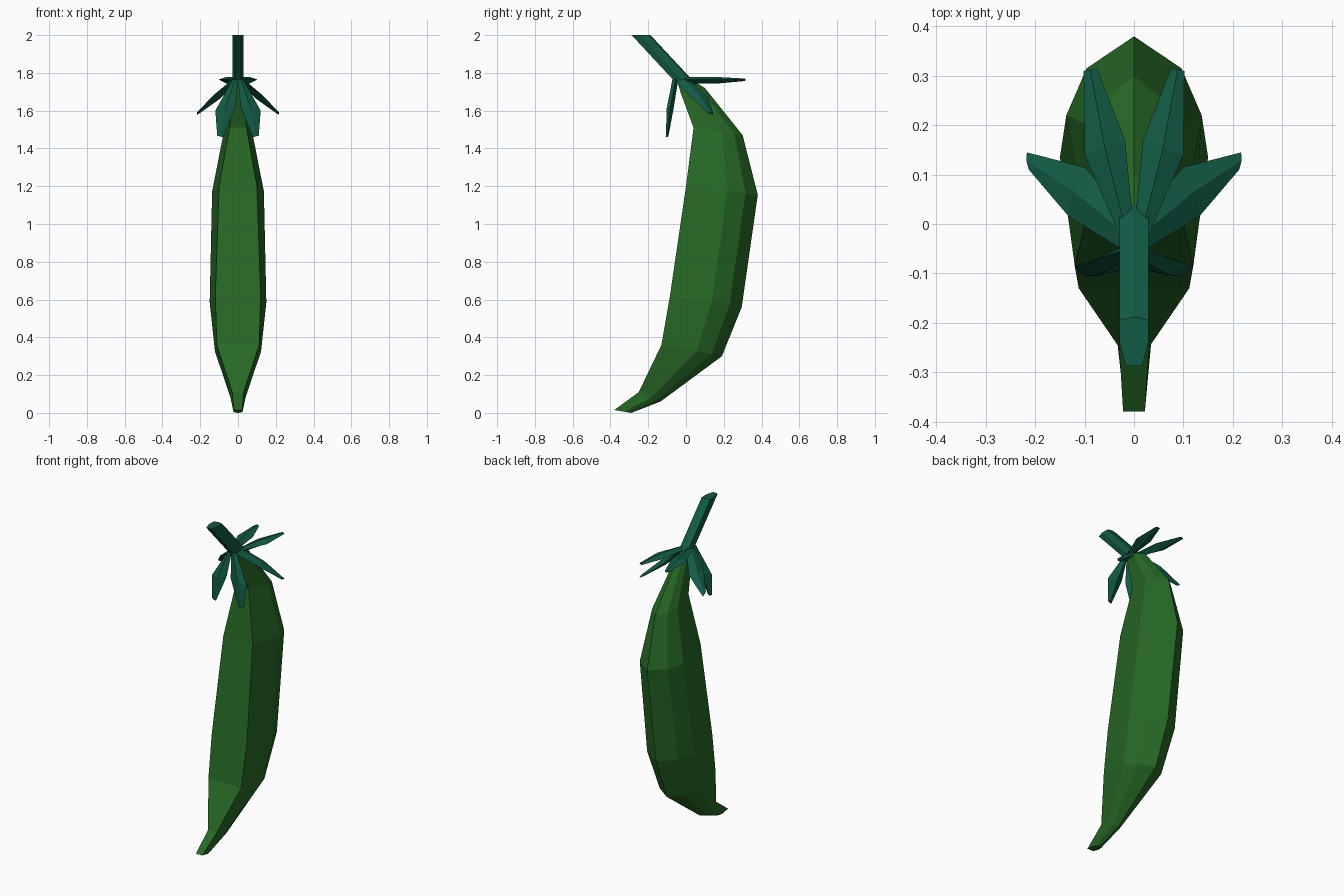
import bpy
import bmesh
from mathutils import Vector

cube = bpy.data.objects.get("Cube")
if cube:
    bpy.data.objects.remove(cube, do_unlink=True)


def make_material(name, rgb):
    mat = bpy.data.materials.new(name)
    mat.use_nodes = True
    mat.diffuse_color = (*rgb, 1)
    bsdf = next(n for n in mat.node_tree.nodes if n.type == "BSDF_PRINCIPLED")
    bsdf.inputs["Base Color"].default_value = (*rgb, 1)
    bsdf.inputs["Roughness"].default_value = 0.8
    return mat


pod_green = make_material("pod green", (0.02, 0.14, 0.019))
stem_green = make_material("stem green", (0.006, 0.105, 0.058))


def loft(name, rings, mat):
    """Skin closed rings of equal length and cap both ends."""
    bm = bmesh.new()
    loops = [[bm.verts.new(p) for p in ring] for ring in rings]
    n = len(loops[0])
    for a, b in zip(loops, loops[1:]):
        for i in range(n):
            j = (i + 1) % n
            bm.faces.new((a[i], a[j], b[j], b[i]))
    bm.faces.new(loops[0])
    bm.faces.new(loops[-1])
    bmesh.ops.recalc_face_normals(bm, faces=bm.faces)
    mesh = bpy.data.meshes.new(name)
    bm.to_mesh(mesh)
    bm.free()
    mesh.materials.append(mat)
    obj = bpy.data.objects.new(name, mesh)
    bpy.context.collection.objects.link(obj)
    return obj


# Pod: flat front, faceted flanks and a ridge down the back
def pod_ring(front, back, front_half, side_half):
    f, b = Vector((0, *front)), Vector((0, *back))
    section = [(0, front_half), (0.58, side_half), (0.83, side_half * 0.7)]
    right = [f.lerp(b, t) + Vector((w, 0, 0)) for t, w in section]
    left = [f.lerp(b, t) - Vector((w, 0, 0)) for t, w in reversed(section)]
    return right + [b] + left


pod_sections = [
    ((-0.38, 0.015), (-0.29, 0.0), 0.022, 0.024),
    ((-0.25, 0.11), (-0.135, 0.06), 0.03, 0.04),
    ((-0.13, 0.36), (0.19, 0.30), 0.112, 0.122),
    ((-0.085, 0.62), (0.295, 0.56), 0.12, 0.15),
    ((0.0, 1.20), (0.38, 1.155), 0.10, 0.137),
    ((0.04, 1.51), (0.30, 1.47), 0.045, 0.075),
    ((-0.03, 1.70), (0.10, 1.72), 0.02, 0.035),
    ((-0.05, 1.77), (0.01, 1.775), 0.015, 0.025),
]
loft("pod", [pod_ring(*s) for s in pod_sections], pod_green)


# Stem: slanted bar cut level at the top
def stem_ring(y, z):
    outline = [(0.0, 0.1), (0.029, 0.093), (0.029, 0.045), (0.016, 0.0),
               (-0.016, 0.0), (-0.029, 0.045), (-0.029, 0.093)]
    return [Vector((x, y + dy, z)) for x, dy in outline]


loft("stem", [stem_ring(-0.06, 1.755), stem_ring(-0.288, 2.0)], stem_green)


# Sepals: each is given as inner and outer edge points at base, middle and tip
def sepal(name, edges, outward, side):
    rings = []
    for (inner, outer), bulge in zip(edges, (0.012, 0.014, 0.005)):
        a, b = Vector(inner), Vector(outer)
        mid, n = (a + b) / 2, Vector(outward).normalized()
        ring = [a, mid + n * bulge, b, mid - n * bulge * 1.6]
        rings.append([Vector((p.x * side, p.y, p.z)) for p in ring])
    loft(name, rings, stem_green)


sepals = {
    "back_sepal": ([((0.0, -0.02, 1.765), (0.03, -0.02, 1.765)),
                    ((0.018, 0.17, 1.765), (0.10, 0.14, 1.765)),
                    ((0.075, 0.315, 1.765), (0.102, 0.31, 1.765))],
                   (0, 0, 1)),
    "side_sepal": ([((0.01, 0.015, 1.77), (0.01, -0.06, 1.765)),
                    ((0.10, 0.115, 1.67), (0.132, 0.015, 1.68)),
                    ((0.217, 0.145, 1.58), (0.213, 0.11, 1.595))],
                   (0.6, 0.2, 0.75)),
    "front_sepal": ([((0.0, -0.065, 1.765), (0.028, -0.055, 1.765)),
                     ((0.014, -0.092, 1.62), (0.12, -0.085, 1.60)),
                     ((0.078, -0.105, 1.46), (0.11, -0.098, 1.468))],
                    (0.1, -1, 0.1)),
}
for part, (edges, outward) in sepals.items():
    for word, side in (("left", 1), ("right", -1)):
        sepal(f"{word}_{part}", edges, outward, side)
